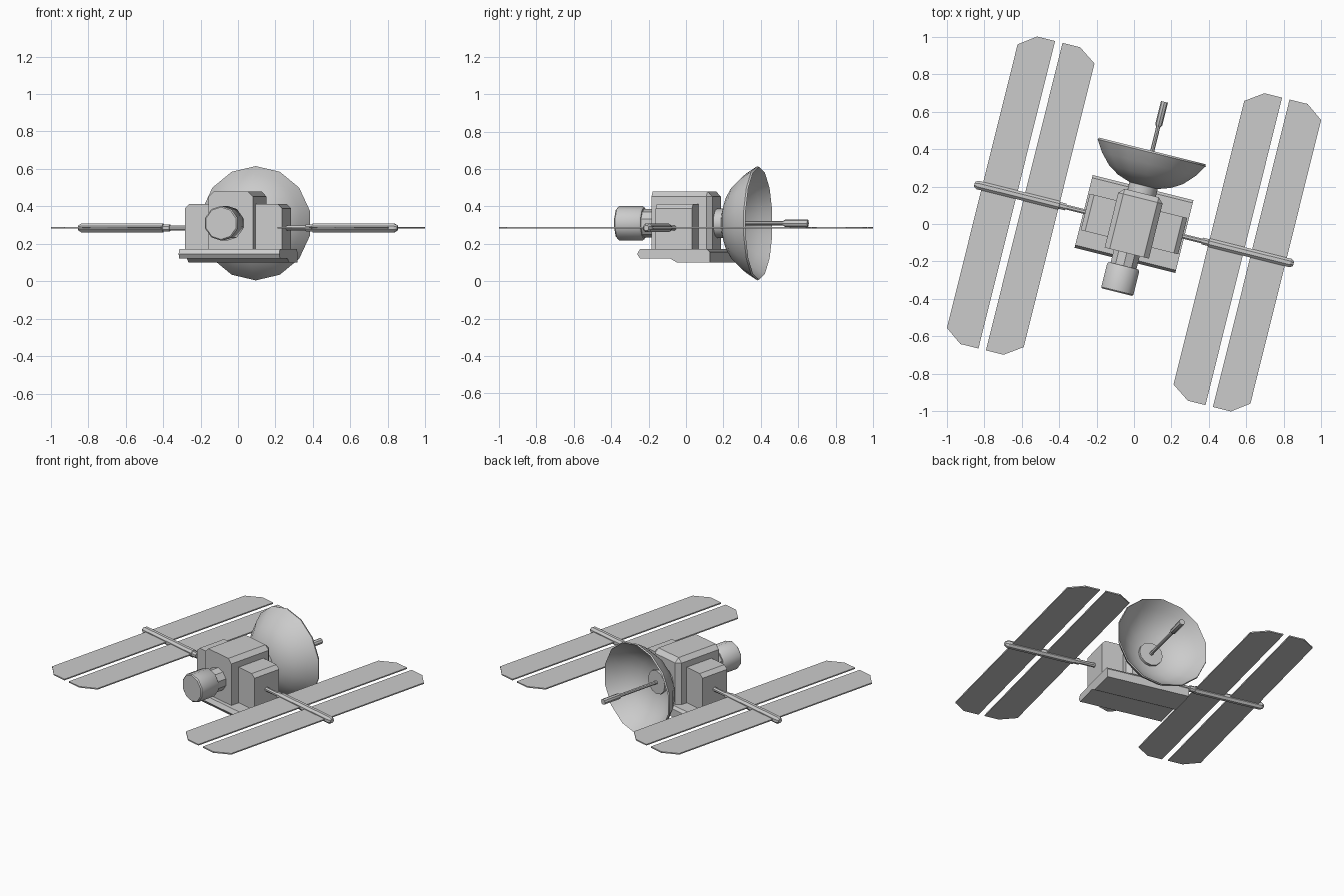
import bpy, bmesh, math
from mathutils import Matrix, Vector

cube = bpy.data.objects.get("Cube")
if cube:
    bpy.data.objects.remove(cube, do_unlink=True)

TURN = Matrix.Rotation(math.radians(-14), 4, 'Z')   # whole craft is yawed
AXIS_Z = 0.31                                       # height of telescope and dish
WING_Z = 0.285                                      # height of wings

grey = bpy.data.materials.new("plain_grey")
grey.use_nodes = True
COLOUR = (0.6, 0.6, 0.6, 1)
grey.diffuse_color = COLOUR
grey.node_tree.nodes["Principled BSDF"].inputs["Base Color"].default_value = COLOUR


def finish(name, bm, smooth=None):
    bmesh.ops.recalc_face_normals(bm, faces=bm.faces)
    bm.transform(TURN)
    mesh = bpy.data.meshes.new(name)
    bm.to_mesh(mesh)
    bm.free()
    mesh.materials.append(grey)
    ob = bpy.data.objects.new(name, mesh)
    bpy.context.collection.objects.link(ob)
    if smooth:
        bpy.ops.object.select_all(action='DESELECT')
        ob.select_set(True)
        bpy.context.view_layer.objects.active = ob
        bpy.ops.object.shade_smooth_by_angle(angle=math.radians(smooth))
    return ob


def prism(name, points, offset):
    """Extrude a flat outline of 3D points by an offset vector."""
    bm = bmesh.new()
    face = bm.faces.new([bm.verts.new(p) for p in points])
    ext = bmesh.ops.extrude_face_region(bm, geom=[face], use_keep_orig=True)
    moved = [g for g in ext["geom"] if isinstance(g, bmesh.types.BMVert)]
    bmesh.ops.translate(bm, verts=moved, vec=Vector(offset))
    return finish(name, bm)


def lathe(name, profile, sides, direction='y', z=AXIS_Z, phase=0.0, smooth=35, closed=False):
    """Turn (radius, position) pairs about a horizontal axis."""
    bm = bmesh.new()
    rings = []
    for r, pos in profile:
        ring = []
        for i in range(sides):
            a = 2 * math.pi * (i + phase) / sides
            s, c = r * math.sin(a), r * math.cos(a)
            ring.append(bm.verts.new((s, pos, z + c) if direction == 'y' else (pos, s, z + c)))
        rings.append(ring)
    pairs = list(zip(rings, rings[1:]))
    if closed:
        pairs.append((rings[-1], rings[0]))
    else:
        bm.faces.new(rings[0])
        bm.faces.new(rings[-1])
    for a, b in pairs:
        for i in range(sides):
            j = (i + 1) % sides
            bm.faces.new((a[i], a[j], b[j], b[i]))
    return finish(name, bm, smooth)


def box(name, low, high, bevel, pick):
    """Box whose edges chosen by pick(midpoint) are chamfered."""
    bm = bmesh.new()
    bmesh.ops.create_cube(bm, size=1)
    size = Vector(high) - Vector(low)
    edges = [e for e in bm.edges if pick((e.verts[0].co + e.verts[1].co) / 2)]
    bmesh.ops.scale(bm, verts=bm.verts, vec=size)
    bmesh.ops.translate(bm, verts=bm.verts, vec=(Vector(low) + Vector(high)) / 2)
    bmesh.ops.bevel(bm, geom=edges, offset=bevel, segments=1, affect='EDGES')
    return finish(name, bm)


# Body: centre block with chamfered top and long base with a stepped underside
box("centre_block", (-.122, -.16, .15), (.122, .17, .48), .028,
    lambda m: m.z > .4 and (abs(m.x) > .4 or m.y > .4) or (abs(m.x) > .4 and m.y > .4))
base = [(-.2, .145), (-.185, .172), (.185, .172), (.2, .155), (.2, .1),
        (.02, .1), (-.02, .122), (-.185, .122)]
prism("base_plate", [(-.277, y, z) for y, z in base], (.554, 0, 0))

# Telescope at the front, collar and dish at the back
lathe("telescope_neck", [(.075, -.24), (.075, -.15)], 10)
lathe("telescope_barrel", [(.086, -.375), (.093, -.368), (.093, -.24), (.086, -.23)], 10, smooth=40)
lathe("dish_collar", [(.078, .16), (.078, .24)], 12)
outer = [(.012, .208), (.08, .212), (.15, .235), (.21, .272), (.265, .33), (.305, .392)]
inner = [(r - .004, y + .01) for r, y in reversed(outer)]
lathe("dish", outer + inner, 14, closed=True, smooth=50)
lathe("feed_rod", [(.011, .21), (.011, .55)], 8)
lathe("feed_tip", [(.012, .535), (.019, .545), (.019, .672)], 8)

# Wings and side boxes, mirrored left and right
for side, s in (("left", 1), ("right", -1)):
    xs = sorted((s * .1, s * .268))
    box(side + "_side_box", (xs[0], -.1, .15), (xs[1], .1, .412), .024,
        lambda m: m.x * s > .4 and abs(m.y) < .1 and m.z > .4)
    lathe(side + "_wing_rod", [(.014, s * .25), (.014, s * .42)], 8, 'x', WING_Z, .5)
    lathe(side + "_wing_beam",
          [(.02, s * .375), (.02, s * .41), (.025, s * .412), (.025, s * .86), (.014, s * .878)],
          8, 'x', WING_Z, .5, smooth=None)
    # Each panel: straight inner or outer edge, clipped corners on the free side
    for label, edge, clip, straight in (("inner", .412, .507, .604), ("outer", .835, .744, .645)):
        outline = [(edge, -.78), (clip, -.846), (straight, -.846),
                   (straight, .846), (clip, .846), (edge, .78)]
        prism(side + "_" + label + "_panel",
              [(s * x, y, WING_Z - .004) for x, y in outline], (0, 0, .008))
